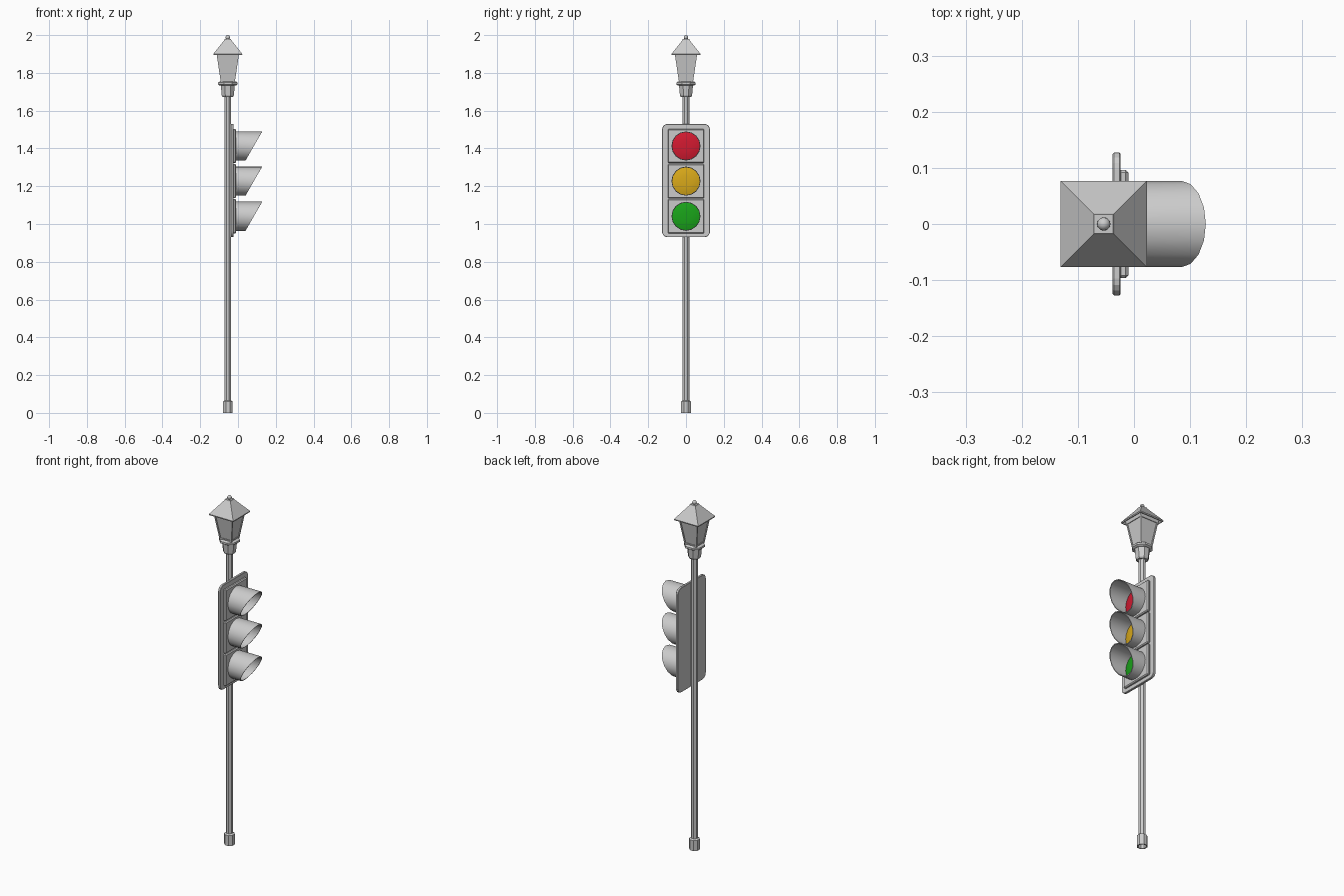
import bpy, bmesh, math
from mathutils import Vector

if "Cube" in bpy.data.objects:
    bpy.data.objects.remove(bpy.data.objects["Cube"])

PX = -0.054          # pole axis x
LENS_R, HOOD_R = 0.073, 0.077


def finish(name, bm, color=None, smooth=False, bevel=0):
    bmesh.ops.recalc_face_normals(bm, faces=bm.faces)
    me = bpy.data.meshes.new(name)
    bm.to_mesh(me)
    bm.free()
    ob = bpy.data.objects.new(name, me)
    bpy.context.collection.objects.link(ob)
    if color:
        mat = bpy.data.materials.new(name + "_colour")
        mat.diffuse_color = color
        mat.use_nodes = True
        mat.node_tree.nodes["Principled BSDF"].inputs["Base Color"].default_value = mat.diffuse_color
        me.materials.append(mat)
    if bevel:
        m = ob.modifiers.new("bevel", 'BEVEL')
        m.width, m.segments = bevel, 1
    if smooth:
        bpy.ops.object.select_all(action='DESELECT')
        ob.select_set(True)
        bpy.context.view_layer.objects.active = ob
        bpy.ops.object.shade_smooth_by_angle(angle=math.radians(35))
    return ob


def loft(bm, rings, caps=True, loop=False):
    rows = [[bm.verts.new(p) for p in ring] for ring in rings]
    pairs = list(zip(rows, rows[1:])) + ([(rows[-1], rows[0])] if loop else [])
    for a, b in pairs:
        n = len(a)
        for i in range(n):
            j = (i + 1) % n
            bm.faces.new((a[i], a[j], b[j], b[i]))
    if caps:
        bm.faces.new(rows[0])
        bm.faces.new(rows[-1])
    return bm


def poly(half, z, n):
    # regular polygon round the pole, flats facing the axes
    r = half / math.cos(math.pi / n)
    return [(PX + r * math.cos((i + .5) * math.tau / n),
             r * math.sin((i + .5) * math.tau / n), z) for i in range(n)]


def turned(name, profile, n, **kw):
    return finish(name, loft(bmesh.new(), [poly(h, z, n) for h, z in profile]), **kw)


def rounded_plate(x, hy, z0, z1, r, seg=4):
    pts = []
    for k, (sy, cz) in enumerate([(1, z1 - r), (-1, z1 - r), (-1, z0 + r), (1, z0 + r)]):
        for i in range(seg + 1):
            a = math.pi / 2 * (k + i / seg)
            pts.append((x, sy * (hy - r) + r * math.cos(a), cz + r * math.sin(a)))
    return pts


# pole and hollow foot sleeve
turned("pole", [(0.0175, 0.03), (0.0175, 1.69)], 8)
turned("foot_sleeve", [(0.019, 0.03), (0.020, 0), (0.026, 0), (0.026, 0.06), (0.018, 0.066)], 8)

# backing plate
finish("back_plate", loft(bmesh.new(), [rounded_plate(x, 0.127, 0.93, 1.53, 0.03)
                                        for x in (-0.038, -0.024)]), bevel=0.002)

# three signal heads: housing, lens, slanted hood
signals = [("red", 1.413, (0.65, 0.01, 0.03, 1)),
           ("amber", 1.227, (0.7, 0.40, 0.01, 1)),
           ("green", 1.041, (0.01, 0.37, 0.01, 1))]
N = 16
for label, zc, color in signals:
    def ring(r, x, slope=0):
        return [(x + slope * math.cos(i * math.tau / N), r * math.sin(i * math.tau / N),
                 zc + r * math.cos(i * math.tau / N)) for i in range(N)]

    bm = bmesh.new()
    bmesh.ops.create_cube(bm, size=1)
    for v in bm.verts:
        v.co = Vector((-0.019 + v.co.x * 0.018, v.co.y * 0.193, zc + v.co.z * 0.181))
    finish(label + "_housing", bm, bevel=0.005)

    lens = [ring(LENS_R, -0.014), ring(LENS_R, -0.006), ring(LENS_R * 0.75, -0.001),
            ring(LENS_R * 0.4, 0.002)]
    finish(label + "_lens", loft(bmesh.new(), lens), color=color, smooth=True)

    hood = [ring(HOOD_R, -0.012), ring(HOOD_R, 0.084, 0.044),
            ring(LENS_R, 0.084, 0.042), ring(LENS_R, -0.012)]
    finish(label + "_hood", loft(bmesh.new(), hood, caps=False, loop=True), smooth=True)

# lantern holder and collar
turned("lantern_cup", [(0.027, 1.672), (0.032, 1.68), (0.037, 1.735)], 8)
turned("lantern_collar", [(0.043, 1.733), (0.051, 1.738), (0.051, 1.749), (0.042, 1.755)], 8)

# lantern body: tapered panes with corner posts and rails
turned("lantern_panes", [(0.033, 1.75), (0.056, 1.905)], 4)
bm = bmesh.new()
for sx in (-1, 1):
    for sy in (-1, 1):
        rows = []
        for c, z in ((0.033, 1.75), (0.056, 1.905)):
            rows.append([(PX + sx * c + dx * 0.004, sy * c + dy * 0.004, z)
                         for dx, dy in ((-1, -1), (1, -1), (1, 1), (-1, 1))])
        loft(bm, rows)
finish("lantern_posts", bm)
turned("lantern_bottom_rail", [(0.037, 1.752), (0.038, 1.762)], 4)
turned("lantern_top_rail", [(0.057, 1.886), (0.060, 1.905)], 4)

# hipped roof, hollow underneath, with ball finial
turned("lantern_roof", [(0.04, 1.928), (0.072, 1.894), (0.076, 1.894), (0.077, 1.9),
                        (0.019, 1.973), (0.017, 1.979)], 4)
bm = bmesh.new()
bmesh.ops.create_uvsphere(bm, u_segments=12, v_segments=8, radius=0.012)
bmesh.ops.translate(bm, verts=bm.verts, vec=(PX, 0, 1.988))
finish("finial", bm, smooth=True)
